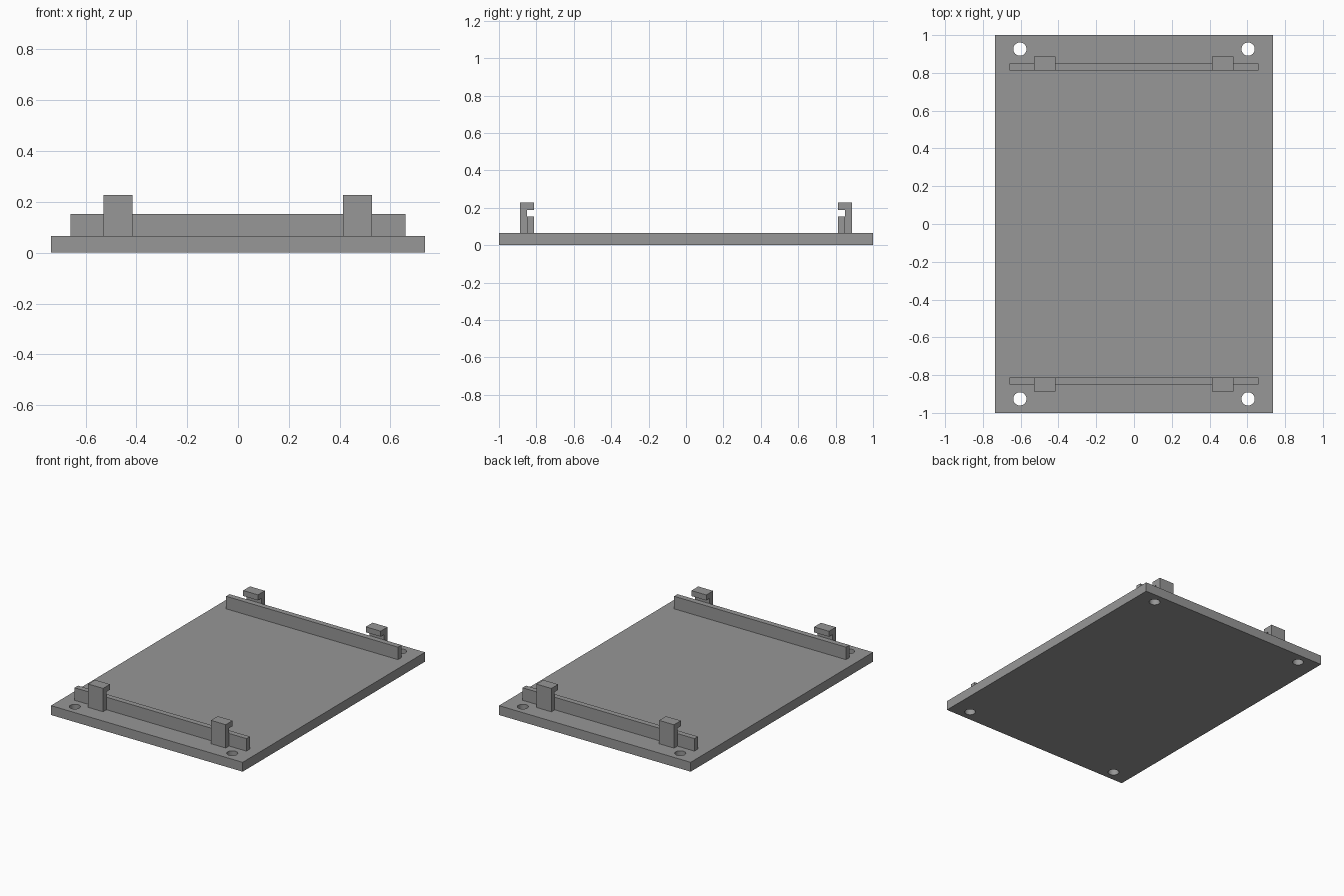
import bpy
import bmesh

if "Cube" in bpy.data.objects:
    bpy.data.objects.remove(bpy.data.objects["Cube"])

grey = bpy.data.materials.new("mid grey")
grey.diffuse_color = (0.31, 0.31, 0.31, 1)
grey.use_nodes = True
grey.node_tree.nodes["Principled BSDF"].inputs["Base Color"].default_value = grey.diffuse_color

PLATE_TOP = 0.065


def finish(name, bm):
    bmesh.ops.recalc_face_normals(bm, faces=bm.faces)
    mesh = bpy.data.meshes.new(name)
    bm.to_mesh(mesh)
    bm.free()
    mesh.materials.append(grey)
    obj = bpy.data.objects.new(name, mesh)
    bpy.context.collection.objects.link(obj)
    return obj


def extrude_profile(name, yz, x0, x1):
    """Extrude a closed y-z profile along x."""
    bm = bmesh.new()
    face = bm.faces.new([bm.verts.new((x0, y, z)) for y, z in yz])
    ext = bmesh.ops.extrude_face_region(bm, geom=[face])
    moved = [v for v in ext["geom"] if isinstance(v, bmesh.types.BMVert)]
    bmesh.ops.translate(bm, verts=moved, vec=(x1 - x0, 0, 0))
    return finish(name, bm)


# Base plate
plate = extrude_profile("base_plate", [(-1, 0), (1, 0), (1, PLATE_TOP), (-1, PLATE_TOP)], -0.736, 0.736)

# Four screw holes through the plate corners
for sx in (-1, 1):
    for sy in (-1, 1):
        bpy.ops.mesh.primitive_cylinder_add(vertices=32, radius=0.035, depth=0.3,
                                            location=(sx * 0.604, sy * 0.926, 0.03))
        cutter = bpy.context.object
        cutter.name = "screw_hole_cutter"
        cutter.data.materials.append(grey)
        cutter.hide_render = True
        cutter.hide_set(True)
        cut = plate.modifiers.new("screw_hole", "BOOLEAN")
        cut.operation = "DIFFERENCE"
        cut.solver = "EXACT"
        cut.object = cutter

for side, s in (("front", -1), ("back", 1)):
    # Long rail across the plate
    rail = [(s * 0.812, PLATE_TOP), (s * 0.85, PLATE_TOP), (s * 0.85, 0.152), (s * 0.812, 0.152)]
    extrude_profile(side + "_rail", rail, -0.66, 0.66)
    # Hooked clips behind the rail, lip overhanging inward
    clip = [(s * y, z) for y, z in ((0.85, PLATE_TOP), (0.887, PLATE_TOP), (0.887, 0.227),
                                    (0.812, 0.227), (0.812, 0.189), (0.85, 0.189))]
    for label, x in (("left", -0.472), ("right", 0.47)):
        extrude_profile(f"{side}_{label}_clip", clip, x - 0.057, x + 0.057)
